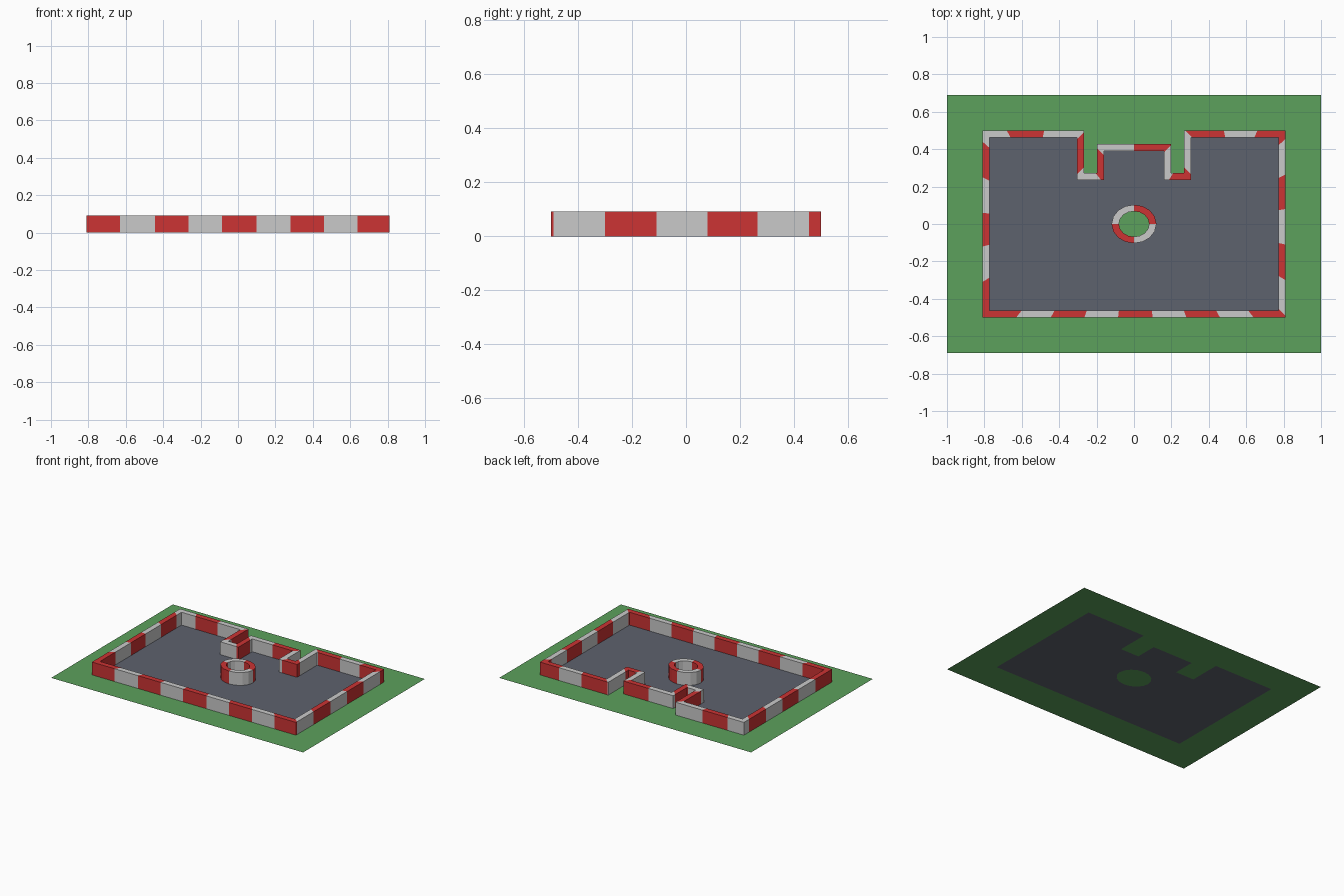
import bpy, bmesh, math
from mathutils import Vector

if "Cube" in bpy.data.objects:
    bpy.data.objects.remove(bpy.data.objects["Cube"])


def material(name, rgb):
    m = bpy.data.materials.new(name)
    m.diffuse_color = (*rgb, 1)
    m.use_nodes = True
    m.node_tree.nodes["Principled BSDF"].inputs["Base Color"].default_value = m.diffuse_color
    return m


GRASS = material("grass green", (0.107, 0.356, 0.107))
ASPHALT = material("asphalt grey", (0.11, 0.122, 0.155))
RED = material("barrier red", (0.604, 0.033, 0.033))
PALE = material("barrier pale grey", (0.59, 0.59, 0.59))
HEIGHT, THICK = 0.092, 0.038


def finish(name, bm, mats):
    me = bpy.data.meshes.new(name)
    bm.to_mesh(me)
    bm.free()
    for m in mats:
        me.materials.append(m)
    ob = bpy.data.objects.new(name, me)
    bpy.context.collection.objects.link(ob)
    return ob


def flat_area(name, loops, mat):
    """Flat surface bounded by the first loop, with the others as holes."""
    bm = bmesh.new()
    for loop in loops:
        vs = [bm.verts.new((p[0], p[1], 0)) for p in loop]
        for i, v in enumerate(vs):
            bm.edges.new((v, vs[(i + 1) % len(vs)]))
    bmesh.ops.triangle_fill(bm, use_beauty=True, edges=bm.edges[:])
    for f in bm.faces:
        f.normal_update()
        if f.normal.z < 0:
            f.normal_flip()
    finish(name, bm, [mat])


def striped_wall(name, outer, inner, colours):
    """Closed wall between two matching loops; one colour index per piece."""
    bm = bmesh.new()
    n = len(outer)
    rings = [[bm.verts.new((p[0], p[1], z)) for p in loop]
             for loop, z in ((outer, 0), (outer, HEIGHT), (inner, HEIGHT), (inner, 0))]
    for i in range(n):
        j = (i + 1) % n
        for a, b in zip(rings, rings[1:]):
            f = bm.faces.new((a[i], a[j], b[j], b[i]))
            f.material_index = colours[i]
    finish(name, bm, [RED, PALE])


# Outer barrier outline (counter-clockwise) with a double notch at the back
half = [(0.81, -0.5), (0.81, 0.5), (0.267, 0.5), (0.267, 0.272),
        (0.198, 0.272), (0.198, 0.428)]
corners = [Vector(p) for p in half] + [Vector((-x, y)) for x, y in reversed(half)]
corners = corners[-1:] + corners[:-1]

# Inner outline: each corner moved inward along both of its sides
inner_corners = []
for i, p in enumerate(corners):
    d1 = (p - corners[i - 1]).normalized()
    d2 = (corners[(i + 1) % len(corners)] - p).normalized()
    inner_corners.append(p + THICK * (Vector((-d1.y, d1.x)) + Vector((-d2.y, d2.x))))

# Stripe changes along each side, as the coordinate running along that side
cuts = [[-0.63, -0.445, -0.265, -0.085, 0.10, 0.28, 0.46, 0.64],
        [-0.49, -0.30, -0.11, 0.08, 0.265, 0.455],
        [0.66, 0.48, 0.275], [0.305], [0.21], [0.42], [0.0], [0.405], [-0.205],
        [0.305, 0.492], [-0.48, -0.68], [0.44, 0.25, 0.06, -0.12, -0.31]]

outer, inner, colours, colour = [], [], [], 0
for i, side in enumerate(cuts):
    j = (i + 1) % len(corners)
    a, b = corners[i], corners[j]
    axis = 0 if abs(b.x - a.x) > abs(b.y - a.y) else 1
    for t in [0] + [(c - a[axis]) / (b[axis] - a[axis]) for c in side]:
        if t > 0:
            colour = 1 - colour
        outer.append(a.lerp(b, t))
        inner.append(inner_corners[i].lerp(inner_corners[j], t))
        colours.append(colour)
striped_wall("outer_barrier", outer, inner, colours)


# Oval barrier in the middle, one colour per quarter
def oval(rx, ry, n=16):
    return [(rx * math.cos(math.tau * k / n), ry * math.sin(math.tau * k / n))
            for k in range(n)]


island = oval(0.12, 0.103)
striped_wall("centre_barrier", island, oval(0.081, 0.068),
             [(k // 4) % 2 for k in range(16)])

# Ground surfaces
lawn = [(-1, -0.69), (1, -0.69), (1, 0.69), (-1, 0.69)]
flat_area("lawn", [lawn, inner_corners], GRASS)
flat_area("asphalt_floor", [inner_corners, island], ASPHALT)
flat_area("centre_grass", [island], GRASS)
